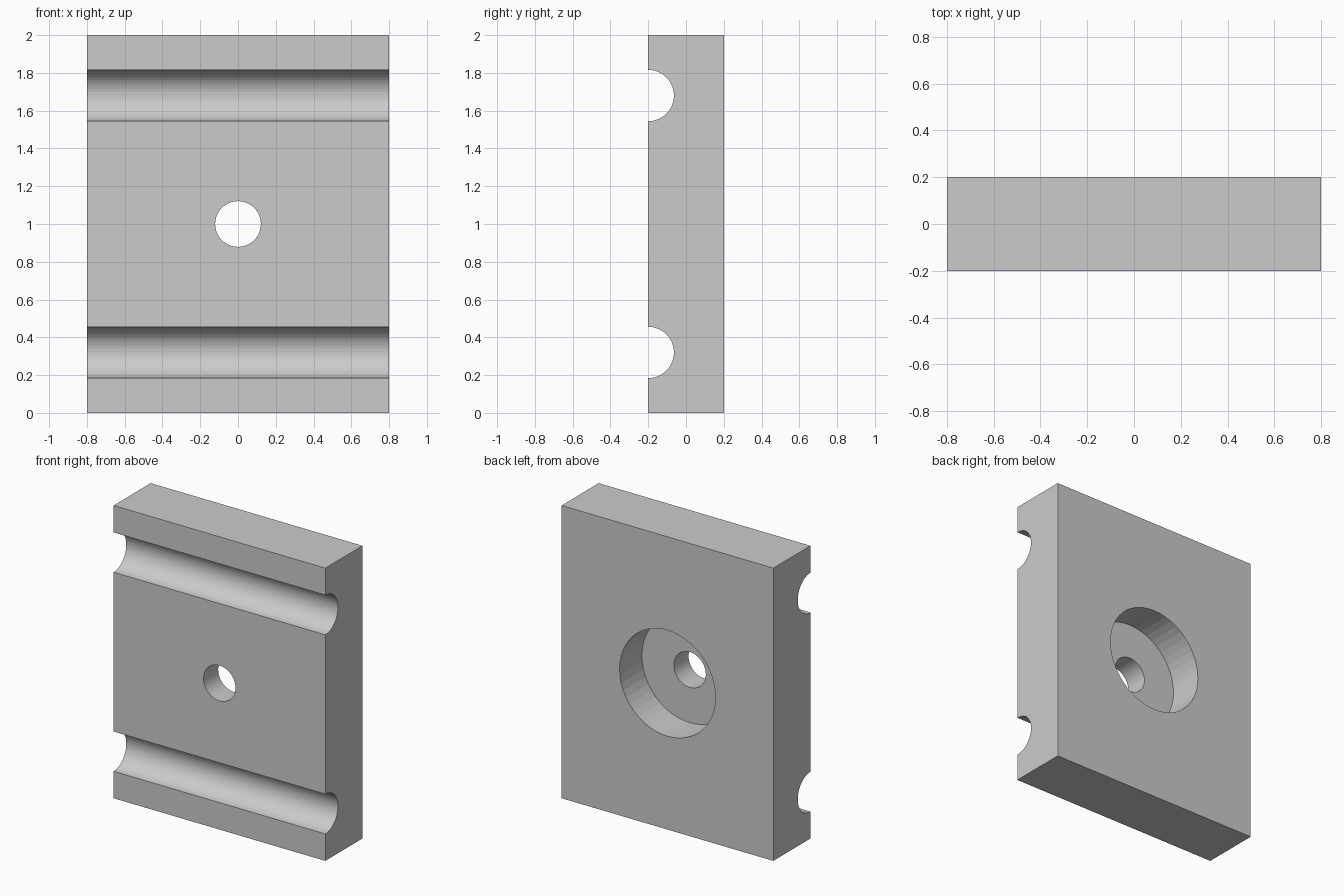
import bpy, bmesh
from math import pi, sin, cos

if "Cube" in bpy.data.objects:
    bpy.data.objects.remove(bpy.data.objects["Cube"])

W, D, H = 0.8, 0.2, 2.0          # half width, half depth, height
GROOVE_R, GROOVE_Z = 0.136, (0.32, 1.68)
HOLE_R, BORE_R, BORE_DEPTH = 0.121, 0.362, 0.241
SIDES = 48


def cylinder_cutter(name, radius, y0, y1):
    """Cylinder along y through the centre of the plate."""
    bpy.ops.mesh.primitive_cylinder_add(
        vertices=SIDES, radius=radius, depth=y1 - y0,
        location=(0, (y0 + y1) / 2, H / 2), rotation=(pi / 2, 0, 0))
    ob = bpy.context.object
    ob.name = name
    ob.hide_render = True
    return ob


# Side profile (y, z) with two half-round grooves in the front edge
profile = [(D, 0), (D, H), (-D, H)]
n = SIDES // 2
for zc in reversed(GROOVE_Z):
    for i in range(n + 1):
        a = pi * i / n
        profile.append((-D + GROOVE_R * sin(a), zc + GROOVE_R * cos(a)))
profile.append((-D, 0))

# Grooved plate: profile extruded along x
bm = bmesh.new()
face = bm.faces.new([bm.verts.new((-W, y, z)) for y, z in profile])
ext = bmesh.ops.extrude_face_region(bm, geom=[face], use_keep_orig=True)
moved = [v for v in ext["geom"] if isinstance(v, bmesh.types.BMVert)]
bmesh.ops.translate(bm, verts=moved, vec=(2 * W, 0, 0))
bmesh.ops.recalc_face_normals(bm, faces=bm.faces)
mesh = bpy.data.meshes.new("clamp_plate")
bm.to_mesh(mesh)
bm.free()
plate = bpy.data.objects.new("clamp_plate", mesh)
bpy.context.collection.objects.link(plate)

# Counterbore in the back and through hole
cutters = [cylinder_cutter("counterbore_cutter", BORE_R, D - BORE_DEPTH, D + 0.2),
           cylinder_cutter("bolt_hole_cutter", HOLE_R, -D - 0.2, D + 0.1)]
bpy.context.view_layer.objects.active = plate
for cutter in cutters:
    mod = plate.modifiers.new(cutter.name, "BOOLEAN")
    mod.operation = "DIFFERENCE"
    mod.solver = "EXACT"
    mod.object = cutter
    bpy.ops.object.modifier_apply(modifier=mod.name)
    bpy.data.objects.remove(cutter)
